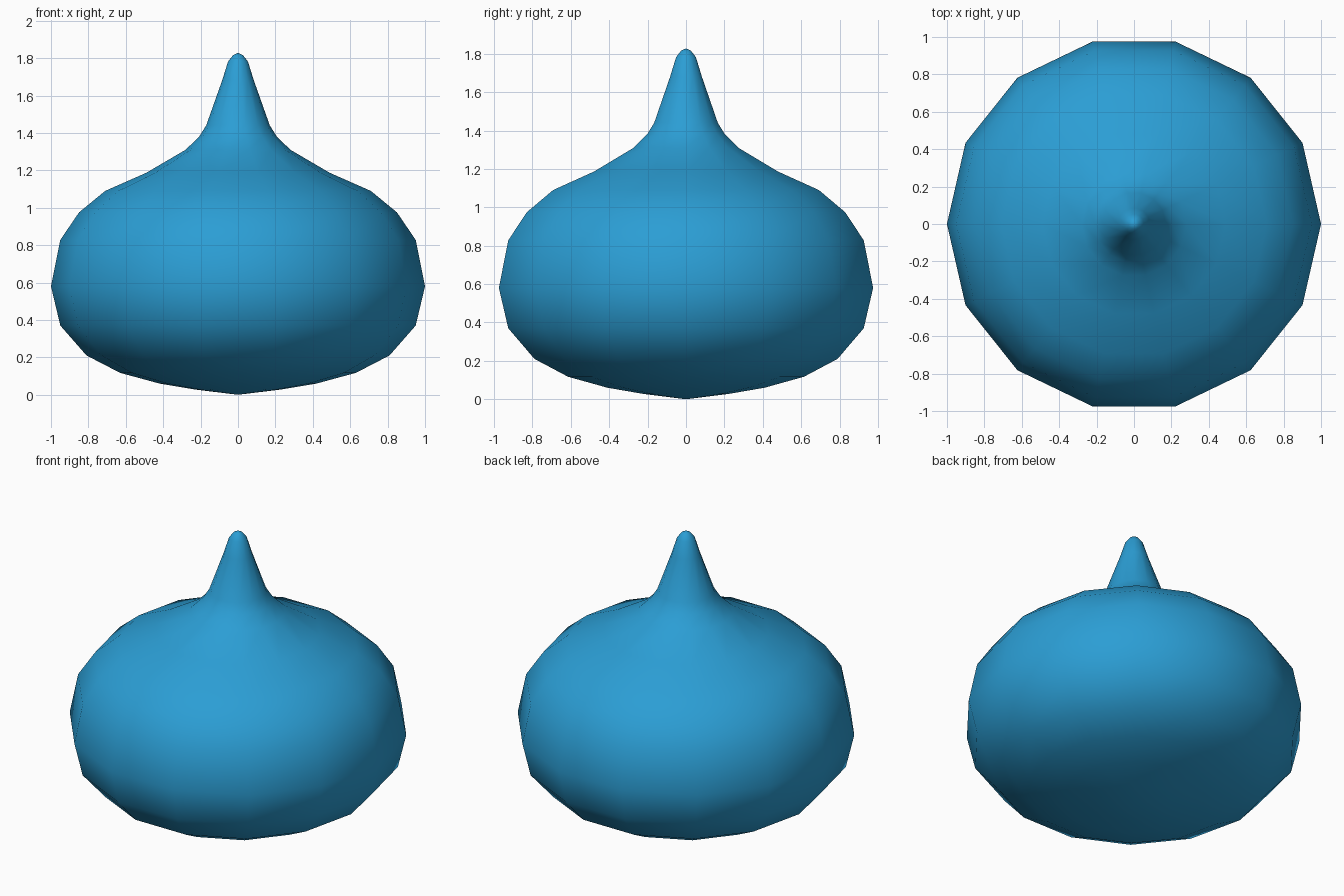
import bpy
import bmesh
from math import cos, sin, tau

if "Cube" in bpy.data.objects:
    bpy.data.objects.remove(bpy.data.objects["Cube"])

SIDES = 14

# Half profile (radius, height) between the bottom and top poles
PROFILE = [
    (0.23, 0.028), (0.42, 0.06), (0.63, 0.117), (0.81, 0.21), (0.95, 0.37),
    (1.00, 0.58), (0.95, 0.828), (0.85, 0.975), (0.71, 1.09), (0.49, 1.187),
    (0.28, 1.31), (0.208, 1.38), (0.17, 1.44), (0.085, 1.68), (0.053, 1.782),
    (0.027, 1.815),
]
BOTTOM, TOP = 0.0, 1.828


def lathe(name, profile, bottom, top, sides):
    """Closed solid of revolution with a pole at each end."""
    bm = bmesh.new()
    rings = [[bm.verts.new((r * cos(tau * i / sides), r * sin(tau * i / sides), z))
              for i in range(sides)] for r, z in profile]
    low = bm.verts.new((0, 0, bottom))
    high = bm.verts.new((0, 0, top))
    for i in range(sides):
        j = (i + 1) % sides
        bm.faces.new((low, rings[0][j], rings[0][i]))
        bm.faces.new((high, rings[-1][i], rings[-1][j]))
        for a, b in zip(rings, rings[1:]):
            bm.faces.new((a[i], a[j], b[j], b[i]))
    mesh = bpy.data.meshes.new(name)
    bm.to_mesh(mesh)
    bm.free()
    mesh.shade_smooth()
    obj = bpy.data.objects.new(name, mesh)
    bpy.context.collection.objects.link(obj)
    return obj


# Squat rounded body drawn up into a pointed tip
body = lathe("droplet_body", PROFILE, BOTTOM, TOP, SIDES)

blue = bpy.data.materials.new("blue")
blue.diffuse_color = (0.024, 0.34, 0.66, 1)
blue.use_nodes = True
blue.node_tree.nodes["Principled BSDF"].inputs["Base Color"].default_value = blue.diffuse_color
body.data.materials.append(blue)
